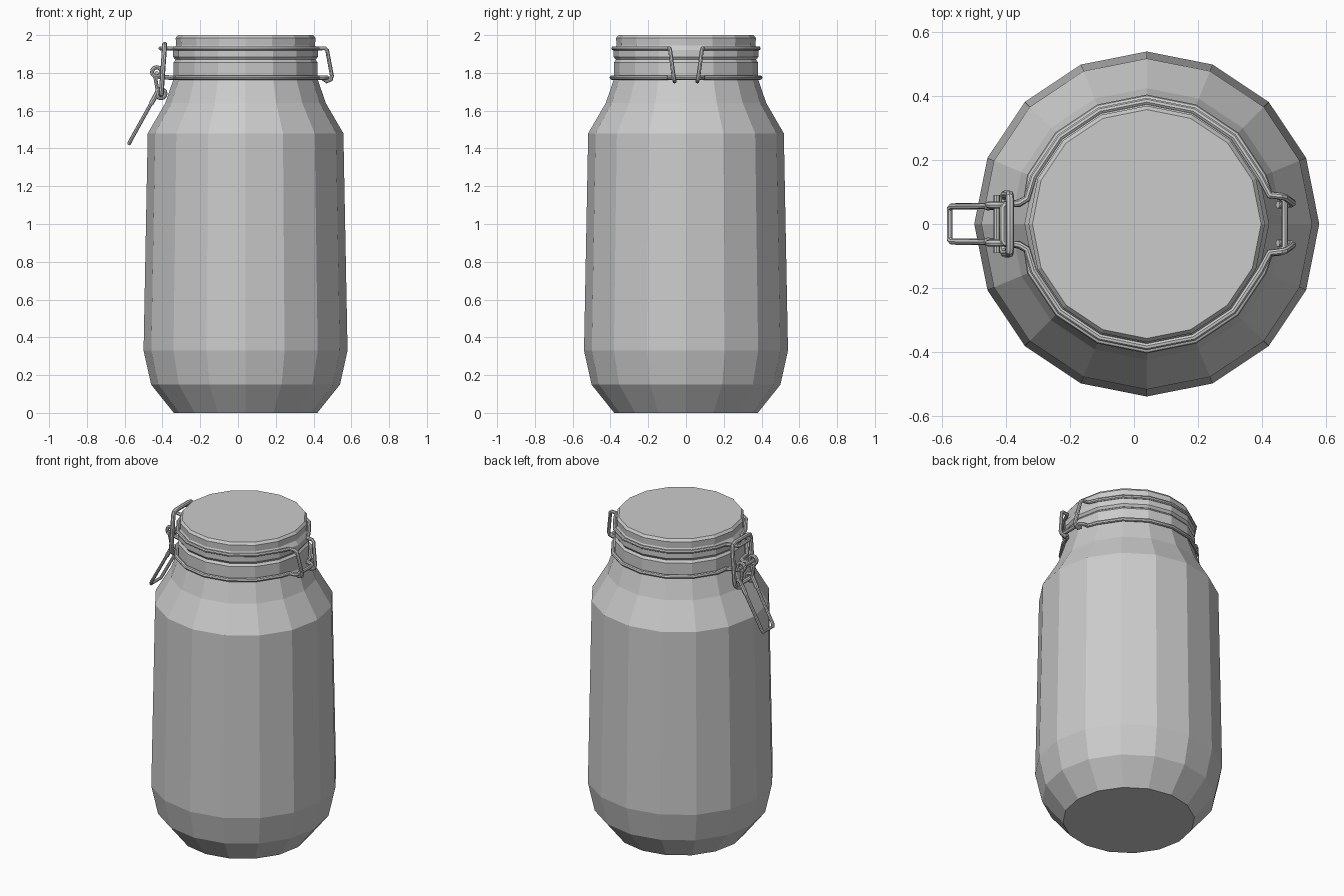
import bpy, bmesh
from math import sin, cos, pi

if "Cube" in bpy.data.objects:
    bpy.data.objects.remove(bpy.data.objects["Cube"])

CX, SIDES = 0.04, 16


def lathe(name, profile):
    """Flat-faced 16-sided solid from (radius, height) pairs."""
    bm = bmesh.new()
    rings = [[bm.verts.new((CX + r * cos(2 * pi * i / SIDES), r * sin(2 * pi * i / SIDES), z))
              for i in range(SIDES)] for r, z in profile]
    for a, b in zip(rings, rings[1:]):
        for i in range(SIDES):
            j = (i + 1) % SIDES
            bm.faces.new((a[i], a[j], b[j], b[i]))
    bm.faces.new(rings[0][::-1])
    bm.faces.new(rings[-1])
    me = bpy.data.meshes.new(name)
    bm.to_mesh(me)
    bm.free()
    ob = bpy.data.objects.new(name, me)
    bpy.context.collection.objects.link(ob)
    return ob


def wire(name, pts, radius, closed=False):
    """Round wire along a path, converted to a smooth mesh."""
    cu = bpy.data.curves.new(name, 'CURVE')
    cu.dimensions = '3D'
    cu.bevel_depth, cu.bevel_resolution = radius, 2
    cu.use_fill_caps = True
    sp = cu.splines.new('POLY')
    sp.points.add(len(pts) - 1)
    for p, co in zip(sp.points, pts):
        p.co = (*co, 1)
    sp.use_cyclic_u = closed
    ob = bpy.data.objects.new(name, cu)
    bpy.context.collection.objects.link(ob)
    bpy.ops.object.select_all(action='DESELECT')
    ob.select_set(True)
    bpy.context.view_layer.objects.active = ob
    bpy.ops.object.convert(target='MESH')
    bpy.ops.object.shade_smooth_by_angle()
    return ob


def mirrored(half):
    """Close a half path by mirroring it across y = 0."""
    return half + [(x, -y, z) for x, y, z in reversed(half)]


def arc(r, z):
    return [(CX + r * cos(2 * pi * i / SIDES), r * sin(2 * pi * i / SIDES), z) for i in range(1, 8)]


def eye(name, x, y, z, r):
    wire(name, [(x + r * cos(pi * i / 6), y, z + r * sin(pi * i / 6)) for i in range(12)],
         0.011, True)


# Glass body and lid
lathe("jar_body", [(0.38, 0), (0.50, 0.15), (0.54, 0.33), (0.518, 1.48), (0.425, 1.64),
                   (0.382, 1.765), (0.382, 1.855), (0.37, 1.87)])
lathe("jar_lid", [(0.372, 1.87), (0.383, 1.885), (0.383, 1.92), (0.368, 1.945),
                  (0.370, 1.985), (0.358, 2.0)])

# Lower wire around the neck, with a bar at the hinge
lower = [(0.455, 0.088, 1.775), (0.425, 0.092, 1.775)] + arc(0.393, 1.775) + \
        [(-0.335, 0.08, 1.775), (-0.36, 0.065, 1.775), (-0.42, 0.06, 1.78)]
lower = [(0.472, 0.075, 1.775)] + lower
wire("lower_neck_wire", mirrored(lower), 0.012, True)

# Upper wire around the lid: hinge hooks on the right, loop on the left
upper = [(0.45, 0.06, 1.77), (0.47, 0.06, 1.755), (0.492, 0.063, 1.765), (0.497, 0.066, 1.785),
         (0.472, 0.084, 1.92), (0.46, 0.087, 1.93), (0.425, 0.09, 1.93)] + arc(0.384, 1.93) + \
        [(-0.335, 0.08, 1.93), (-0.36, 0.065, 1.93), (-0.405, 0.06, 1.93), (-0.41, 0.05, 1.93)]
wire("upper_lid_wire", mirrored(upper), 0.011)

# Clasp link: upright rounded rectangle
link = [(-0.388, 0.065, 1.952), (-0.389, 0.085, 1.945), (-0.39, 0.092, 1.925),
        (-0.405, 0.092, 1.71), (-0.406, 0.085, 1.69), (-0.407, 0.065, 1.683)]
wire("clasp_link", mirrored(link), 0.013, True)

# Lever handle: U-shaped wire rising to the pivot
lever = [(-0.43, 0.06, 1.80), (-0.437, 0.06, 1.77), (-0.425, 0.057, 1.70),
         (-0.57, 0.055, 1.44), (-0.577, 0.048, 1.425)]
wire("lever_handle", mirrored(lever), 0.01)
wire("lever_pivot_bar", [(-0.43, -0.09, 1.80), (-0.43, 0.09, 1.80)], 0.01)

# Wire eyes and sleeves at both sides of the clasp
for side, y in (("front", -0.06), ("back", 0.06)):
    eye(side + "_upper_eye", -0.43, y, 1.805, 0.025)
    eye(side + "_lower_eye", -0.408, y, 1.69, 0.024)
    wire(side + "_lever_sleeve", [(-0.425, y * 0.95, 1.70), (-0.46, y * 0.93, 1.637)], 0.013)
